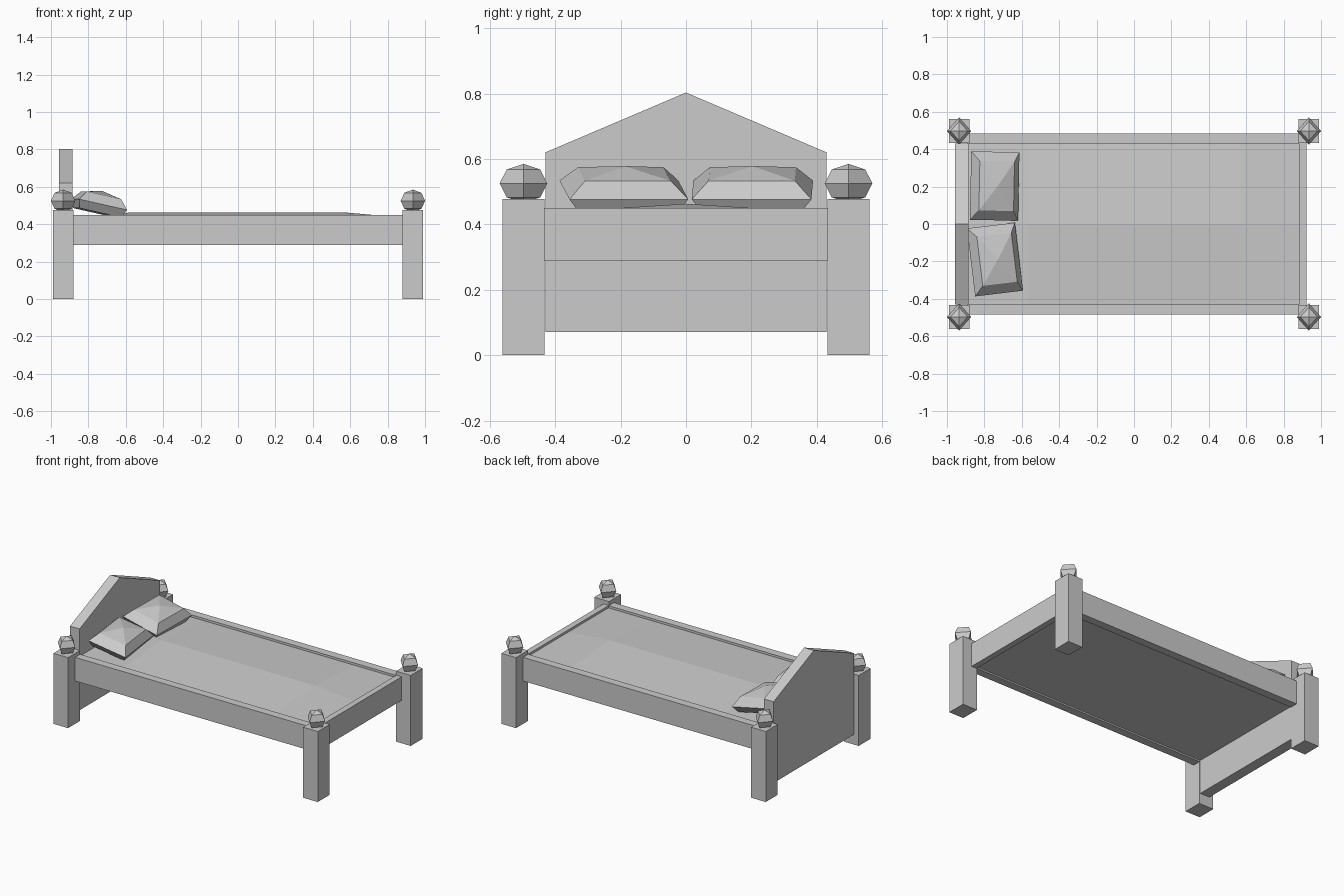
import bpy
import bmesh
from mathutils import Matrix, Vector

cube = bpy.data.objects.get("Cube")
if cube:
    bpy.data.objects.remove(cube, do_unlink=True)

GREY = (0.6, 0.6, 0.6, 1.0)
grey = bpy.data.materials.new("plain grey")
grey.use_nodes = True
grey.diffuse_color = GREY
grey.node_tree.nodes["Principled BSDF"].inputs["Base Color"].default_value = GREY


def finish(name, bm):
    """Turn a bmesh into a named, coloured object."""
    bmesh.ops.recalc_face_normals(bm, faces=bm.faces)
    mesh = bpy.data.meshes.new(name)
    bm.to_mesh(mesh)
    bm.free()
    mesh.materials.append(grey)
    obj = bpy.data.objects.new(name, mesh)
    bpy.context.collection.objects.link(obj)
    return obj


def box(name, low, high):
    low, high = Vector(low), Vector(high)
    bm = bmesh.new()
    place = Matrix.Translation((low + high) / 2) @ Matrix.Diagonal((*(high - low), 1))
    bmesh.ops.create_cube(bm, size=1, matrix=place)
    return finish(name, bm)


def knob(name, x, y):
    bm = bmesh.new()
    place = Matrix.Translation((x, y, 0.525)) @ Matrix.Diagonal((0.065, 0.073, 0.06, 1))
    bmesh.ops.create_uvsphere(bm, u_segments=4, v_segments=4, radius=1, matrix=place)
    return finish(name, bm)


def pillow(name, centre, turn):
    """Faceted cushion: three stacked rectangles closed by a low peak."""
    bm = bmesh.new()
    rings = []
    for half_x, half_y, z in ((0.115, 0.15, -0.045), (0.132, 0.183, 0), (0.095, 0.132, 0.05)):
        corners = ((-half_x, -half_y), (half_x, -half_y), (half_x, half_y), (-half_x, half_y))
        rings.append([bm.verts.new((x, y, z)) for x, y in corners])
    peak = bm.verts.new((0, 0, 0.075))
    bm.faces.new(rings[0])
    for i in range(4):
        j = (i + 1) % 4
        for a, b in zip(rings, rings[1:]):
            bm.faces.new((a[i], a[j], b[j], b[i]))
        bm.faces.new((rings[-1][i], rings[-1][j], peak))
    obj = finish(name, bm)
    obj.location = centre
    obj.rotation_euler = (0, 0.22, turn)


# Corner posts with knobs
for end, x in (("head", -0.935), ("foot", 0.935)):
    for side, s in (("left", 1), ("right", -1)):
        y = s * 0.497
        box(f"{end}_{side}_post", (x - 0.055, y - 0.064, 0), (x + 0.055, y + 0.064, 0.477))
        knob(f"{end}_{side}_knob", x, y)

# Rails
for side, s in (("left", 1), ("right", -1)):
    ys = sorted((s * 0.43, s * 0.485))
    box(f"{side}_rail", (-0.89, ys[0], 0.29), (0.89, ys[1], 0.45))
box("foot_rail", (0.882, -0.435, 0.29), (0.922, 0.435, 0.45))

# Gabled headboard
bm = bmesh.new()
profile = ((-0.43, 0.07), (0.43, 0.07), (0.43, 0.62), (0, 0.803), (-0.43, 0.62))
face = bm.faces.new([bm.verts.new((-0.957, y, z)) for y, z in profile])
pushed = bmesh.ops.extrude_face_region(bm, geom=[face])["geom"]
bmesh.ops.translate(bm, vec=(0.072, 0, 0),
                    verts=[v for v in pushed if isinstance(v, bmesh.types.BMVert)])
finish("headboard", bm)

# Mattress, slightly crowned along the middle
bm = bmesh.new()
bmesh.ops.create_cube(bm, size=1, matrix=Matrix.Translation((0, 0, 0.3675))
                      @ Matrix.Diagonal((1.77, 0.86, 0.135, 1)))
for point, normal in (((0, 0, 0), (0, 1, 0)), ((-0.57, 0, 0), (1, 0, 0)), ((0.57, 0, 0), (1, 0, 0))):
    bmesh.ops.bisect_plane(bm, geom=bm.verts[:] + bm.edges[:] + bm.faces[:],
                           plane_co=point, plane_no=normal)
for v in bm.verts:
    if v.co.z > 0.4 and abs(v.co.y) < 0.01 and abs(v.co.x) < 0.6:
        v.co.z = 0.463
finish("mattress", bm)

# Pillows leaning on the headboard
pillow("left_pillow", (-0.745, 0.203, 0.505), -0.02)
pillow("right_pillow", (-0.743, -0.19, 0.505), 0.12)
